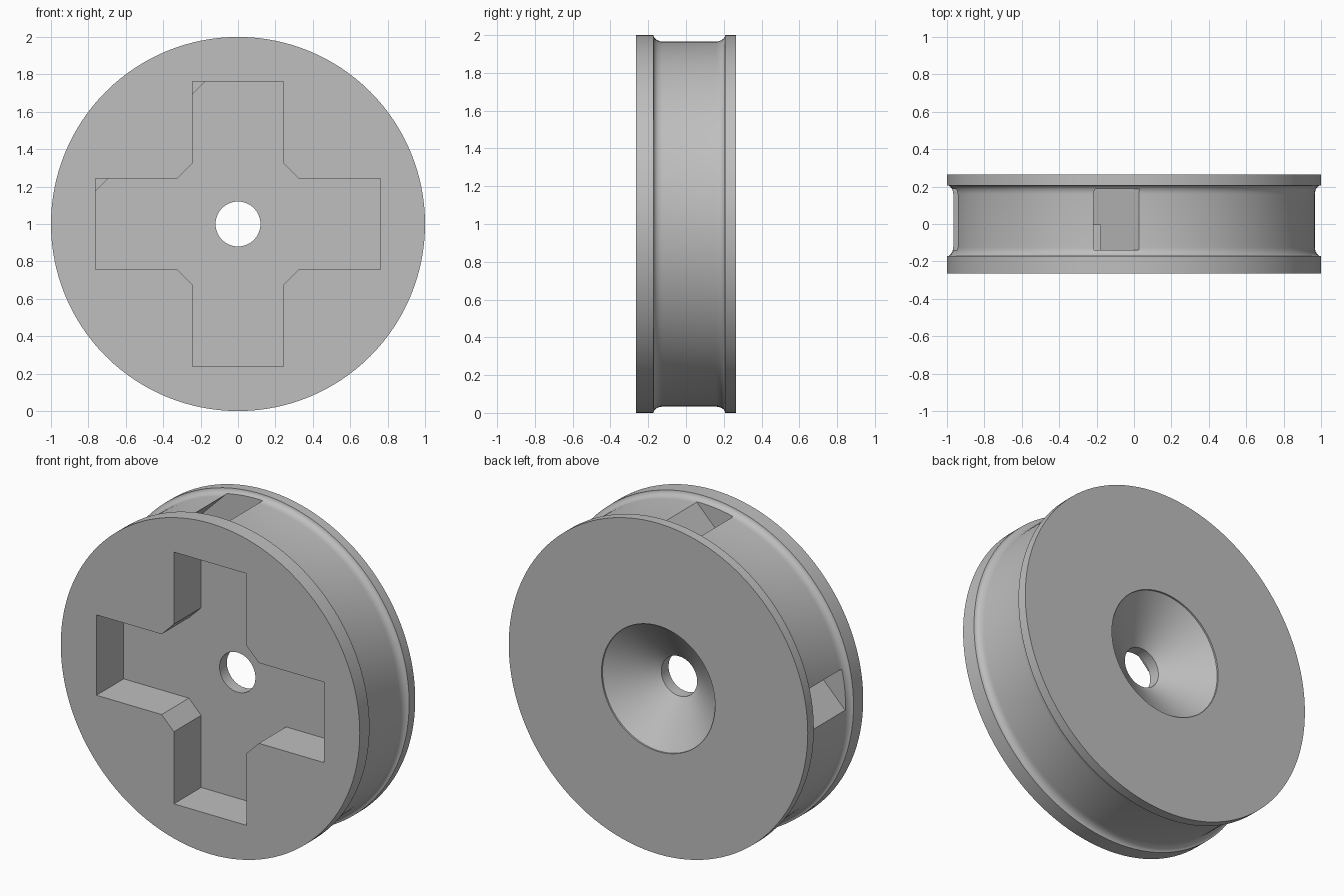
import bpy, bmesh, math
from mathutils import Matrix, Vector

if "Cube" in bpy.data.objects:
    bpy.data.objects.remove(bpy.data.objects["Cube"])

SEGMENTS = 128
CENTRE = Vector((0, 0, 1))

grey = bpy.data.materials.new("plain grey")
grey.diffuse_color = (0.52, 0.52, 0.52, 1)
grey.use_nodes = True
grey.node_tree.nodes["Principled BSDF"].inputs["Base Color"].default_value = grey.diffuse_color


def finish(name, bm):
    bmesh.ops.recalc_face_normals(bm, faces=bm.faces)
    mesh = bpy.data.meshes.new(name)
    bm.to_mesh(mesh)
    bm.free()
    mesh.materials.append(grey)
    obj = bpy.data.objects.new(name, mesh)
    bpy.context.collection.objects.link(obj)
    return obj


def lathe(name, profile):
    """Turn a closed (radius, y) profile around the wheel axis."""
    bm = bmesh.new()
    rings = []
    for i in range(SEGMENTS):
        a = 2 * math.pi * i / SEGMENTS
        rings.append([bm.verts.new((r * math.cos(a), y, 1 + r * math.sin(a))) for r, y in profile])
    n = len(profile)
    for i in range(SEGMENTS):
        a, b = rings[i], rings[(i + 1) % SEGMENTS]
        for j in range(n):
            k = (j + 1) % n
            bm.faces.new((a[j], a[k], b[k], b[j]))
    return finish(name, bm)


def prism(name, outline, y0, y1):
    """Extrude an (x, z) outline, relative to the wheel centre, along y."""
    bm = bmesh.new()
    face = bm.faces.new([bm.verts.new((x, y0, 1 + z)) for x, z in outline])
    ext = bmesh.ops.extrude_face_region(bm, geom=[face])
    moved = [v for v in ext["geom"] if isinstance(v, bmesh.types.BMVert)]
    bmesh.ops.translate(bm, verts=moved, vec=(0, y1 - y0, 0))
    return finish(name, bm)


def cut(target, cutter):
    mod = target.modifiers.new("cut", 'BOOLEAN')
    mod.operation = 'DIFFERENCE'
    mod.solver = 'EXACT'
    mod.object = cutter
    cutter.hide_render = True
    bpy.context.view_layer.objects.active = target
    bpy.ops.object.modifier_apply(modifier=mod.name)
    bpy.data.objects.remove(cutter)


# Wheel body: rims, shallow filleted groove, bore and conical back recess
floor_r, fillet = 0.967, 0.048
steps = [math.pi / 2 * i / 6 for i in range(7)]
front_fillet = [(1 - (1 - floor_r) * math.sin(t), -0.172 + fillet * (1 - math.cos(t))) for t in steps]
back_fillet = [(1 - (1 - floor_r) * math.sin(t), 0.207 - fillet * (1 - math.cos(t))) for t in reversed(steps)]
profile = ([(0.12, -0.265), (1, -0.265)] + front_fillet + back_fillet
           + [(1, 0.265), (0.38, 0.265), (0.38, 0.255), (0.12, 0.065)])
wheel = lathe("grooved_wheel", profile)

# Cross-shaped pocket in the front, with chamfered inner corners
w, arm, chamfer = 0.243, 0.761, 0.325
quarter = [(arm, -w), (arm, w), (chamfer, w), (w, chamfer)]
outline = []
for q in range(4):
    turn = Matrix.Rotation(math.pi / 2 * q, 2)
    outline += [tuple(turn @ Vector(p)) for p in quarter]
cut(wheel, prism("cross_cutter", outline, -0.4, -0.005))

# Straight slanted channel from the top of the groove to its left side
turn = Matrix.Rotation(math.radians(45), 2)
channel = [tuple(turn @ Vector(p)) for p in ((-1.2, 0.665), (1.2, 0.665), (1.2, 0.819), (-1.2, 0.819))]
cut(wheel, prism("channel_cutter", channel, -0.14, 0.188))

# Smooth curved surfaces, keep edges crisp
bpy.ops.object.select_all(action='DESELECT')
wheel.select_set(True)
bpy.context.view_layer.objects.active = wheel
bpy.ops.object.shade_smooth_by_angle(angle=math.radians(30))
